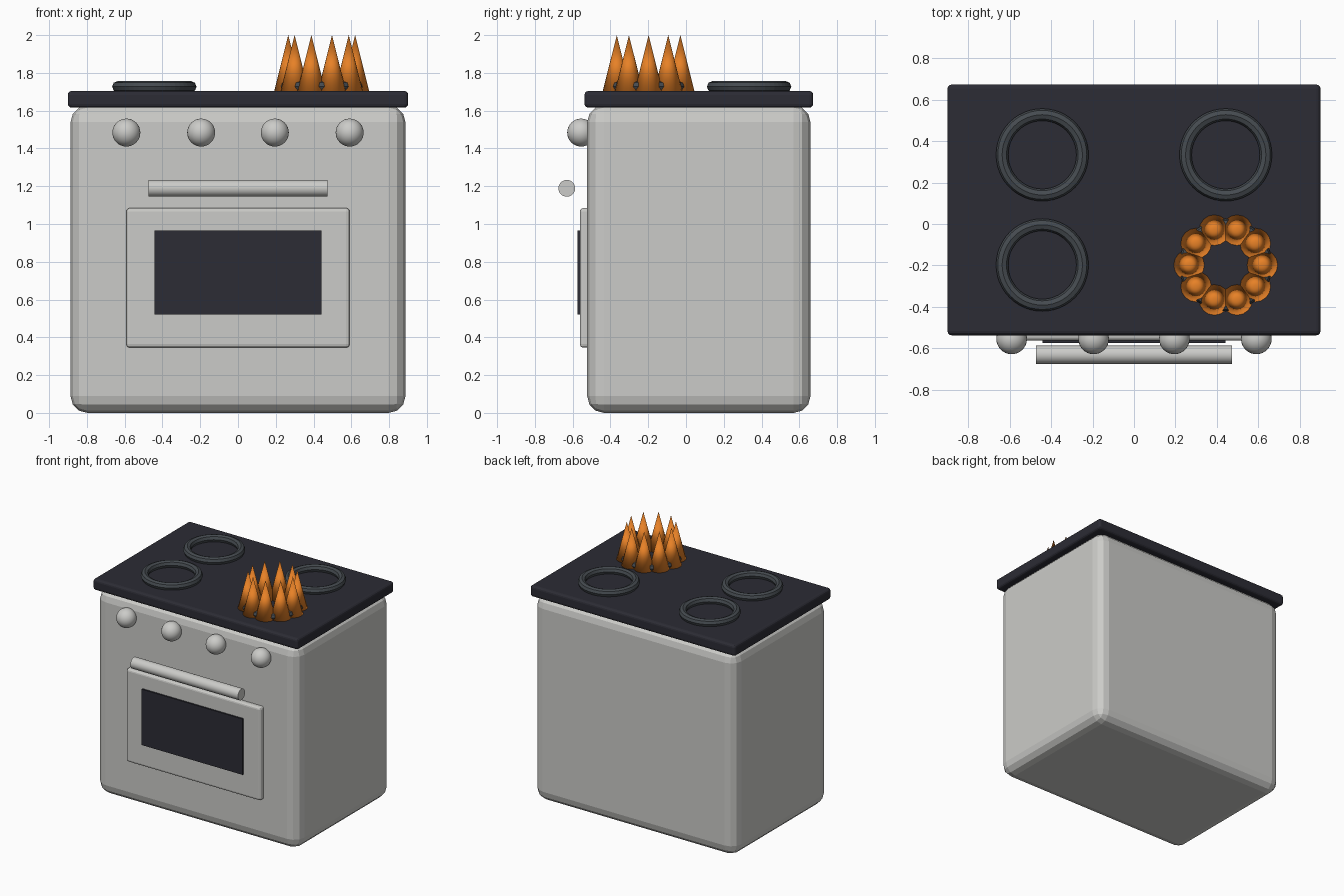
import bpy
from math import cos, sin, pi

if "Cube" in bpy.data.objects:
    bpy.data.objects.remove(bpy.data.objects["Cube"], do_unlink=True)


def material(name, r, g, b):
    m = bpy.data.materials.new(name)
    m.use_nodes = True
    m.diffuse_color = (r, g, b, 1)
    m.node_tree.nodes["Principled BSDF"].inputs["Base Color"].default_value = (r, g, b, 1)
    return m


enamel = material("light grey enamel", 0.6, 0.6, 0.58)
black = material("black glass", 0.025, 0.025, 0.035)
iron = material("burner grey", 0.06, 0.07, 0.08)
orange = material("flame orange", 0.8, 0.22, 0.02)


def finish(name, mat, smooth=None):
    """Name and colour the active object, optionally smoothing it."""
    ob = bpy.context.object
    ob.name = ob.data.name = name
    ob.data.materials.append(mat)
    if smooth:
        bpy.ops.object.shade_smooth_by_angle(angle=smooth)
    return ob


def box(name, mat, centre, size, bevel=0, segments=3):
    bpy.ops.mesh.primitive_cube_add(size=1, location=centre)
    ob = finish(name, mat)
    ob.scale = size
    bpy.ops.object.transform_apply(location=False, rotation=False, scale=True)
    if bevel:
        mod = ob.modifiers.new("rounded edges", "BEVEL")
        mod.width, mod.segments = bevel, segments
    return ob


MID_Y = 0.068      # middle of the cabinet
TOP = 1.704        # cooking surface height

# Cabinet, cooktop, door and window
box("oven_body", enamel, (0, MID_Y, 0.814), (1.773, 1.182, 1.628), 0.0886)
box("cooktop", black, (0, MID_Y, TOP - 0.044), (1.802, 1.211, 0.088), 0.02)
box("oven_door", enamel, (0, -0.532, 0.715), (1.182, 0.06, 0.739), 0.018)
box("door_window", black, (0, -0.566, 0.743), (0.886, 0.018, 0.443))

# Door handle
bpy.ops.mesh.primitive_cylinder_add(vertices=32, radius=0.0443, depth=0.945,
                                    location=(0, -0.631, 1.189), rotation=(0, pi / 2, 0))
finish("door_handle", enamel, pi / 6)

# Control knobs
for i, x in enumerate((-0.591, -0.195, 0.195, 0.591)):
    bpy.ops.mesh.primitive_uv_sphere_add(segments=32, ring_count=16, radius=0.074,
                                         location=(x, -0.555, 1.484))
    finish(f"knob_{i + 1}", enamel, pi / 6)

# Burner rings
for side, x in (("right", -0.443), ("left", 0.443)):
    for end, y in (("front", -0.198), ("back", 0.334)):
        bpy.ops.mesh.primitive_torus_add(major_segments=48, minor_segments=8,
                                         major_radius=0.194, minor_radius=0.0295,
                                         location=(x, y, TOP + 0.023))
        finish(f"burner_{end}_{side}", iron)

# Ring of flames on the front left burner
COUNT = 10
for i in range(COUNT):
    a = 2 * pi * i / COUNT
    bpy.ops.mesh.primitive_cone_add(vertices=16, radius1=0.074, depth=0.295,
                                    location=(0.443 + 0.177 * cos(a), -0.198 + 0.177 * sin(a), 1.8525))
    finish(f"flame_{i + 1}", orange)
    bpy.ops.object.shade_smooth()
